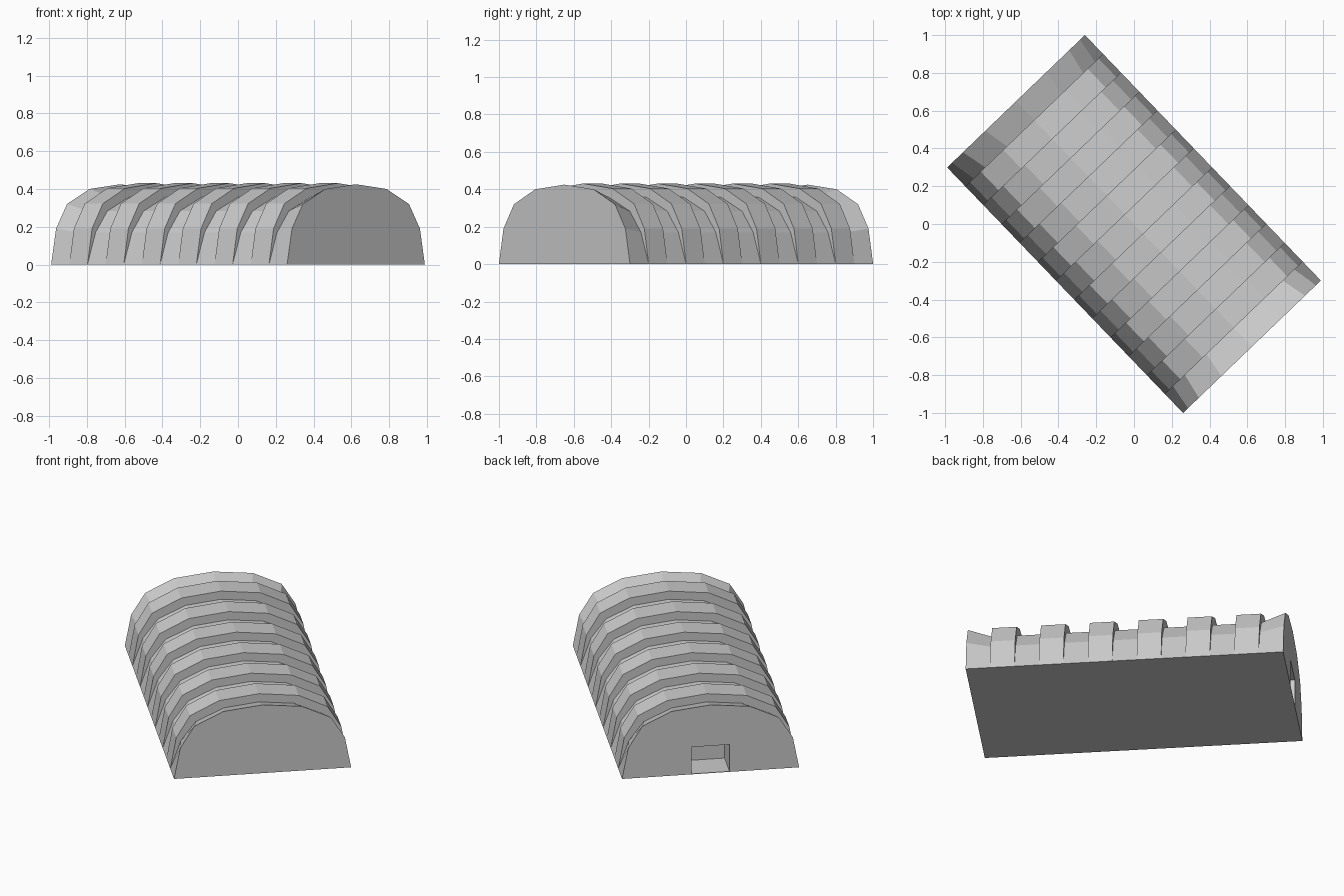
import bpy, bmesh, math

if "Cube" in bpy.data.objects:
    bpy.data.objects.remove(bpy.data.objects["Cube"])

LENGTH, SEGMENTS = 1.803, 13
ANGLE = math.atan2(0.693, 0.721)

# Half cross-sections (distance from the middle, height), base to ridge
END = [(0.506, 0), (0.47, 0.19), (0.39, 0.32), (0.225, 0.40), (0, 0.425)]
RIB = [(0.506, 0), (0.472, 0.19), (0.393, 0.322), (0.227, 0.404), (0, 0.431)]
LOW = [(0.506, 0), (0.446, 0.17), (0.36, 0.283), (0.2, 0.357), (0, 0.38)]


def station(i):
    return -LENGTH / 2 + LENGTH * i / SEGMENTS


def add_ring(bm, half, y):
    full = half + [(-x, z) for x, z in reversed(half[:-1])]
    return [bm.verts.new((x, y, z)) for x, z in full]


def make_object(name, bm):
    mesh = bpy.data.meshes.new(name)
    bm.to_mesh(mesh)
    bm.free()
    obj = bpy.data.objects.new(name, mesh)
    bpy.context.collection.objects.link(obj)
    obj.rotation_euler.z = ANGLE
    return obj


# Ribbed arched shelter: flared ends, alternating raised and sunken bands
bm = bmesh.new()
rings = [add_ring(bm, END, station(0))]
for i in range(1, SEGMENTS):
    order = (LOW, RIB) if i % 2 else (RIB, LOW)
    rings += [add_ring(bm, half, station(i)) for half in order]
rings.append(add_ring(bm, END, station(SEGMENTS)))
for a, b in zip(rings, rings[1:]):
    for k in range(len(a)):
        n = (k + 1) % len(a)
        bm.faces.new((a[k], a[n], b[n], b[k]))
bm.faces.new(rings[0])
bm.faces.new(rings[-1])
bmesh.ops.remove_doubles(bm, verts=bm.verts, dist=1e-4)
bmesh.ops.recalc_face_normals(bm, faces=bm.faces)
shelter = make_object("arched_shelter", bm)

# Doorway recess in the rear end wall
bm = bmesh.new()
bmesh.ops.create_cube(bm, size=1)
depth, height, floor = 0.18, 0.17, 0.003
bmesh.ops.scale(bm, vec=(0.216, depth + 0.1, height - floor), verts=bm.verts)
bmesh.ops.translate(bm, verts=bm.verts,
                    vec=(0, LENGTH / 2 - depth / 2 + 0.05, (height + floor) / 2))
cutter = make_object("doorway_cutter", bm)
cutter.hide_render = True
cutter.display_type = 'WIRE'
cut = shelter.modifiers.new("doorway", 'BOOLEAN')
cut.operation = 'DIFFERENCE'
cut.solver = 'EXACT'
cut.object = cutter
